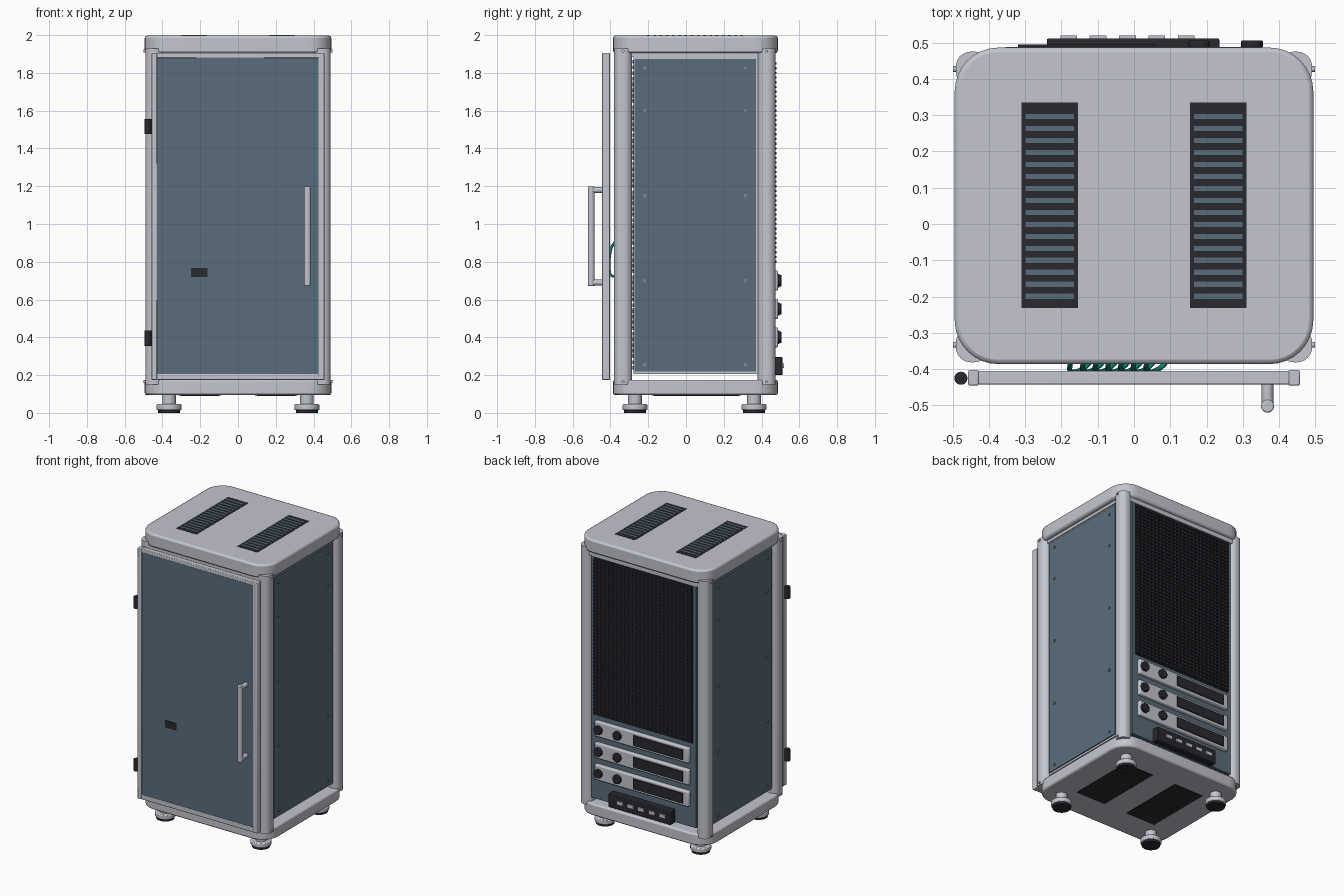
import bpy, bmesh, math
from mathutils import Matrix, Vector

if "Cube" in bpy.data.objects:
    bpy.data.objects.remove(bpy.data.objects["Cube"])


def material(name, rgb):
    m = bpy.data.materials.new(name)
    m.use_nodes = True
    m.diffuse_color = (*rgb, 1)
    m.node_tree.nodes["Principled BSDF"].inputs["Base Color"].default_value = (*rgb, 1)
    return m


GREY = material("light grey metal", (0.55, 0.56, 0.62))
BLUE = material("slate blue panel", (0.1, 0.152, 0.2))
BLACK = material("black plastic", (0.021, 0.021, 0.028))
WIRE = material("dark wire", (0.06, 0.06, 0.065))
GREEN = material("green cable", (0.006, 0.24, 0.17))
STEEL = material("screw steel", (0.2, 0.25, 0.3))
made = []


def finish(name, bm, mat, bevel=0):
    mesh = bpy.data.meshes.new(name)
    bm.to_mesh(mesh)
    bm.free()
    mesh.materials.append(mat)
    ob = bpy.data.objects.new(name, mesh)
    bpy.context.collection.objects.link(ob)
    if bevel:
        mod = ob.modifiers.new("bevel", 'BEVEL')
        mod.width, mod.segments, mod.limit_method = bevel, 2, 'ANGLE'
    made.append(ob)
    return ob


def boxes(name, mat, items, bevel=0):
    """One object made of boxes given as (x0, x1, y0, y1, z0, z1)."""
    bm = bmesh.new()
    for x0, x1, y0, y1, z0, z1 in items:
        mat4 = Matrix.Translation(((x0 + x1) / 2, (y0 + y1) / 2, (z0 + z1) / 2))
        mat4 @= Matrix.Diagonal((abs(x1 - x0), y1 - y0, z1 - z0, 1))
        bmesh.ops.create_cube(bm, size=1, matrix=mat4)
    return finish(name, bm, mat, bevel)


def rods(name, mat, items, bevel=0, sides=24):
    """One object made of cylinders given as (start, end, radius)."""
    bm = bmesh.new()
    for a, b, r in items:
        a, b = Vector(a), Vector(b)
        turn = (b - a).to_track_quat('Z', 'Y').to_matrix().to_4x4()
        bmesh.ops.create_cone(bm, cap_ends=True, segments=sides, radius1=r, radius2=r,
                              depth=(b - a).length, matrix=Matrix.Translation((a + b) / 2) @ turn)
    return finish(name, bm, mat, bevel)


def rounded_slab(name, mat, cx, cy, hx, hy, r, z0, z1, bevel=0):
    """Vertical prism with a rounded rectangle outline."""
    bm = bmesh.new()
    ring = []
    for q, (sx, sy) in enumerate([(1, 1), (-1, 1), (-1, -1), (1, -1)]):
        for k in range(9):
            a = math.pi / 2 * (q + k / 8)
            ring.append(bm.verts.new((cx + sx * (hx - r) + r * math.cos(a),
                                      cy + sy * (hy - r) + r * math.sin(a), z0)))
    face = bm.faces.new(ring)
    top = bmesh.ops.extrude_face_region(bm, geom=[face])["geom"]
    bmesh.ops.translate(bm, vec=(0, 0, z1 - z0), verts=[v for v in top if isinstance(v, bmesh.types.BMVert)])
    bmesh.ops.recalc_face_normals(bm, faces=bm.faces)
    return finish(name, bm, mat, bevel)


# Lid, base and corner posts
rounded_slab("lid", GREY, 0, 0.05, 0.494, 0.436, 0.12, 1.905, 1.997, 0.012)
rounded_slab("base", GREY, 0, 0.05, 0.494, 0.436, 0.12, 0.095, 0.175, 0.01)
for sx, side in ((-1, "right"), (1, "left")):
    for y, end in ((-0.333, "front"), (0.427, "back")):
        tag = f"{end}_{side}"
        rounded_slab("post_" + tag, GREY, sx * 0.445, y, 0.046, 0.048, 0.042, 0.15, 1.93)
        rods("post_bolts_" + tag, GREY, [((sx * 0.48, y, z), (sx * 0.499, y, z), 0.008)
                                         for z in (0.165, 1.915)], sides=12)
        # Levelling feet
        fx, fy = sx * 0.365, -0.27 if y < 0 else 0.36
        rods("foot_" + tag, GREY, [((fx, fy, 0.04), (fx, fy, 0.1), 0.036),
                                   ((fx, fy, 0.014), (fx, fy, 0.046), 0.066)], 0.006, 32)
        rods("foot_pad_" + tag, BLACK, [((fx, fy, 0), (fx, fy, 0.015), 0.058)], sides=32)

# Top rails
boxes("top_rails", GREY, [(-0.44, 0.44, -0.375, -0.34, 1.87, 1.91),
                          (-0.44, 0.44, 0.43, 0.465, 1.875, 1.91),
                          (-0.465, -0.43, -0.3, 0.4, 1.885, 1.91),
                          (0.43, 0.465, -0.3, 0.4, 1.885, 1.91)])

# Side panels with screws, trims and rack rails
for sx, side in ((-1, "right"), (1, "left")):
    boxes("side_panel_" + side, BLUE, [(sx * 0.445, sx * 0.465, -0.272, 0.37, 0.22, 1.873)])
    boxes("side_trim_" + side, GREY, [(sx * 0.44, sx * 0.458, -0.278, 0.385, 0.207, 1.885)])
    rods("side_screws_" + side, STEEL, [((sx * 0.46, y, z), (sx * 0.471, y, z), 0.009)
                                        for y in (-0.22, 0.315)
                                        for z in (0.255, 0.7, 1.15, 1.6, 1.826)], sides=12)
    boxes("rack_rail_" + side, BLACK, [(sx * 0.37, sx * 0.43, -0.284, -0.276, 0.23 + 0.03 * i, 0.248 + 0.03 * i)
                                       for i in range(55)])

# Equipment behind the door
boxes("inner_case", BLUE, [(-0.42, 0.42, -0.27, 0.44, 0.21, 1.88)])
boxes("front_units", GREY, [(-0.36, 0.36, -0.29, -0.265, 0.3 + 0.15 * i, 0.405 + 0.15 * i)
                            for i in range(10)], 0.005)
for i in range(7):
    x = -0.17 + 0.035 * i
    curve = bpy.data.curves.new("cable", 'CURVE')
    curve.dimensions = '3D'
    curve.bevel_depth, curve.bevel_resolution = 0.007, 2
    line = curve.splines.new('NURBS')
    path = [(x, -0.29, 0.9), (x, -0.38, 0.94), (x - 0.02, -0.412, 0.83),
            (x + 0.03, -0.408, 0.7), (x + 0.07, -0.36, 0.73), (x + 0.06, -0.29, 0.75)]
    line.points.add(len(path) - 1)
    for p, co in zip(line.points, path):
        p.co = (*co, 1)
    line.use_endpoint_u = True
    line.order_u = 4
    curve.materials.append(GREEN)
    bpy.context.collection.objects.link(bpy.data.objects.new(f"cable_{i + 1}", curve))

# Door with frame, hinges, badge plate and handle
boxes("door_frame", GREY, [(-0.457, -0.428, -0.445, -0.403, 0.175, 1.905),
                           (0.425, 0.457, -0.445, -0.403, 0.175, 1.905),
                           (-0.43, 0.43, -0.442, -0.405, 0.175, 0.207),
                           (-0.43, 0.43, -0.442, -0.405, 1.878, 1.905)], 0.004)
boxes("door_panel", BLUE, [(-0.43, 0.43, -0.437, -0.41, 0.2, 1.885)])
boxes("door_plate", BLACK, [(-0.25, -0.162, -0.442, -0.434, 0.72, 0.768)])
rods("door_hinges", BLACK, [((-0.477, -0.425, z), (-0.477, -0.425, z + 0.08), 0.018)
                            for z in (0.355, 1.477)])
rods("handle_bar", GREY, [((0.368, -0.502, 0.672), (0.368, -0.502, 1.198), 0.018)], 0.004)
rods("handle_mounts", GREY, [((0.368, -0.5, z), (0.368, -0.435, z), 0.016) for z in (0.69, 1.18)])

# Back panel and woven vent mesh
boxes("back_panel", BLUE, [(-0.4, 0.4, 0.44, 0.462, 0.205, 1.88)])
boxes("back_mesh_plate", BLACK, [(-0.378, 0.378, 0.46, 0.468, 0.785, 1.868)])
boxes("back_mesh_columns", WIRE, [(x - 0.004, x + 0.004, 0.467, 0.474, 0.79, 1.863)
                                  for x in (-0.36 + 0.03 * i for i in range(25))])
boxes("back_mesh_rows", BLACK, [(-0.375, 0.375, 0.467, 0.48, z - 0.006, z + 0.006)
                                for z in (0.8 + 0.025 * i for i in range(43))])

# Rear units with knobs and displays
for n, z in enumerate((0.4, 0.55, 0.7)):
    tag = f"_{n + 1}"
    boxes("rear_unit" + tag, GREY, [(-0.36, 0.36, 0.455, 0.488, z - 0.053, z + 0.053)], 0.008)
    boxes("rear_display" + tag, BLACK, [(-0.32, 0.06, 0.485, 0.495, z - 0.035, z + 0.035)])
    rods("rear_knobs" + tag, BLACK, [((x, 0.485, z), (x, 0.506, z), 0.03) for x in (0.18, 0.325)], 0.004)

# Power strip
boxes("power_strip", BLACK, [(-0.24, 0.235, 0.46, 0.511, 0.2, 0.295)], 0.004)
boxes("power_outlets", GREY, [(x - 0.023, x + 0.023, 0.508, 0.52, 0.238, 0.262)
                              for x in (-0.18 + 0.081 * i for i in range(5))])

# Vents in lid and base
for sx, side in ((-1, "right"), (1, "left")):
    boxes("lid_vent_" + side, BLACK, [(sx * 0.155, sx * 0.31, -0.231, 0.335, 1.99, 1.9985)])
    boxes("lid_vent_slots_" + side, BLUE, [(sx * 0.166, sx * 0.299, y - 0.007, y + 0.007, 1.995, 2.0)
                                           for y in (-0.199 + 0.033 * i for i in range(16))])
    boxes("base_vent_" + side, BLACK, [(sx * 0.09, sx * 0.315, -0.18, 0.29, 0.091, 0.098)])
    boxes("base_vent_wires_" + side, WIRE,
          [(sx * (0.105 + 0.024 * i), sx * (0.11 + 0.024 * i), -0.17, 0.28, 0.089, 0.095) for i in range(9)] +
          [(sx * 0.1, sx * 0.305, y, y + 0.005, 0.089, 0.095) for y in (-0.16 + 0.033 * i for i in range(14))])

# Smooth round parts, keep sharp edges
bpy.ops.object.select_all(action='DESELECT')
for ob in made:
    ob.select_set(True)
bpy.context.view_layer.objects.active = made[0]
bpy.ops.object.shade_smooth_by_angle(angle=math.radians(35))
